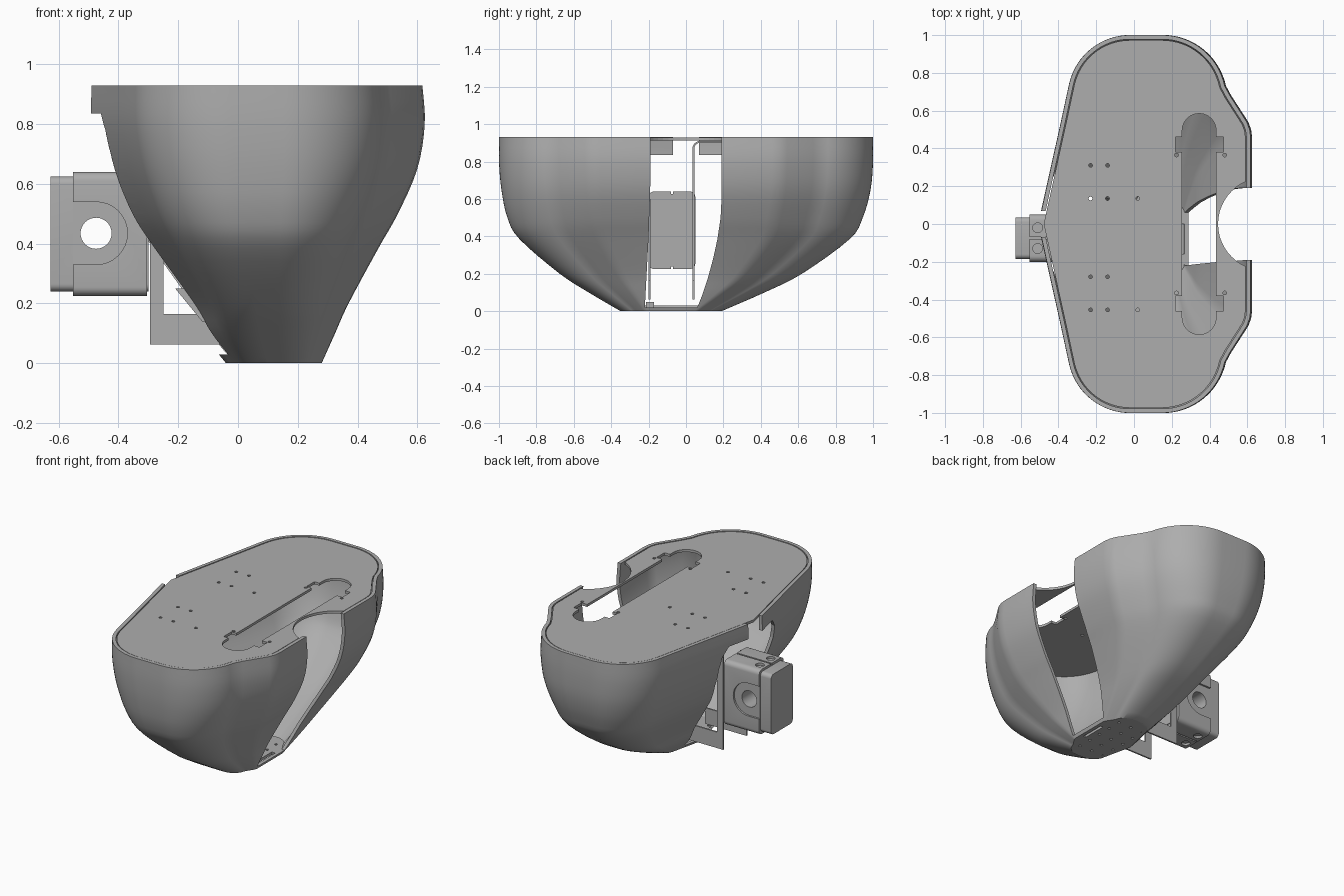
import bpy, bmesh, math
from mathutils import Vector

cube = bpy.data.objects.get("Cube")
if cube:
    bpy.data.objects.remove(cube, do_unlink=True)

grey = bpy.data.materials.new("plain_grey")
grey.use_nodes = True
GREY = (0.42, 0.42, 0.42, 1)
grey.diffuse_color = GREY
grey.node_tree.nodes["Principled BSDF"].inputs["Base Color"].default_value = GREY


def make(name, bm):
    bmesh.ops.recalc_face_normals(bm, faces=bm.faces[:])
    mesh = bpy.data.meshes.new(name)
    bm.to_mesh(mesh)
    bm.free()
    mesh.materials.append(grey)
    ob = bpy.data.objects.new(name, mesh)
    bpy.context.collection.objects.link(ob)
    return ob


def prism(name, pts, axis, lo, hi):
    """Extrude a flat profile along the x, y or z axis."""
    place = {"x": lambda a, b, h: (h, a, b),
             "y": lambda a, b, h: (a, h, b),
             "z": lambda a, b, h: (a, b, h)}[axis]
    bm = bmesh.new()
    ends = [[bm.verts.new(place(a, b, h)) for a, b in pts] for h in (lo, hi)]
    n = len(pts)
    for ring in ends:
        bm.faces.new(ring)
    for i in range(n):
        j = (i + 1) % n
        bm.faces.new((ends[0][i], ends[0][j], ends[1][j], ends[1][i]))
    return make(name, bm)


def arc(cx, cy, r, a0, a1, n=12):
    return [(cx + r * math.cos(math.radians(a0 + (a1 - a0) * i / n)),
             cy + r * math.sin(math.radians(a0 + (a1 - a0) * i / n))) for i in range(n + 1)]


def circle(cx, cy, r, n=24):
    return arc(cx, cy, r, 0, 360, n)[:-1]


def rect(a0, a1, b0, b1, r=0.0):
    if not r:
        return [(a0, b0), (a1, b0), (a1, b1), (a0, b1)]
    return (arc(a1 - r, b1 - r, r, 0, 90, 5) + arc(a0 + r, b1 - r, r, 90, 180, 5)
            + arc(a0 + r, b0 + r, r, 180, 270, 5) + arc(a1 - r, b0 + r, r, 270, 360, 5))


def cut(ob, *cutters):
    for c in cutters:
        c.hide_render = True
        mod = ob.modifiers.new("cut", "BOOLEAN")
        mod.operation, mod.solver, mod.object = "DIFFERENCE", "EXACT", c
        bpy.context.view_layer.objects.active = ob
        bpy.ops.object.modifier_apply(modifier=mod.name)
        bpy.data.objects.remove(c, do_unlink=True)


def smooth(ob):
    bpy.ops.object.select_all(action="DESELECT")
    ob.select_set(True)
    bpy.context.view_layer.objects.active = ob
    bpy.ops.object.shade_smooth_by_angle(angle=math.radians(30))


# Plan outline of the rim, mirrored across y
half = ([(0.62, 0.0), (0.62, 0.25), (0.62, 0.46), (0.615, 0.5), (0.6, 0.54), (0.51, 0.68)]
        + arc(0.15, 0.66, 0.34, 12, 90, 16) + arc(-0.02, 0.67, 0.33, 90, 167, 16)
        + [(-0.39, 0.52), (-0.45, 0.25), (-0.505, 0.0)])
outline = half + [(x, -y) for x, y in reversed(half[1:-1])]

# Height, front x, back x, low y, high y of the bowl
levels = [(0, .28, -.04, -.35, .19), (.1, .325, -.12, -.52, .42), (.2, .37, -.18, -.675, .62),
          (.385, .47, -.32, -.89, .875), (.5, .535, -.4, -.955, .945),
          (.65, .6, -.47, -.987, .987), (.8, .625, -.505, -1, 1), (.93, .617, -.505, -1, 1)]


def sampled(rows, steps=4):
    """Smooth curve through the level rows."""
    out = []
    for i in range(len(rows) - 1):
        p0, p1, p2, p3 = (Vector(rows[max(0, min(len(rows) - 1, k))]) for k in range(i - 1, i + 3))
        for s in range(steps):
            t = s / steps
            out.append(p1 + (p2 - p0) * t / 2 + (2 * p0 - 5 * p1 + 4 * p2 - p3) * t * t / 2
                       + (3 * p1 - p0 - 3 * p2 + p3) * t ** 3 / 2)
    return out + [Vector(rows[-1])]


def section(row):
    z, xf, xb, y0, y1 = row
    return [(xb + (x + 0.505) / 1.125 * (xf - xb), (y0 + y1) / 2 + y * (y1 - y0) / 2)
            for x, y in outline]


def inset(pts, d):
    out, n = [], len(pts)
    for i, p in enumerate(pts):
        t = (Vector(pts[(i + 1) % n]) - Vector(pts[i - 1])).normalized()
        out.append((p[0] - t.y * d, p[1] + t.x * d))
    return out


# Bowl: outer wall up, inner wall down, closed at the foot
rows = sampled(levels)
rings = [(section(r), r[0]) for r in rows]
rings += [(inset(section(r), 0.022), r[0]) for r in reversed(rows)]
bm = bmesh.new()
loops = [[bm.verts.new((x, y, z)) for x, y in pts] for pts, z in rings]
for k, low in enumerate(loops):
    top = loops[(k + 1) % len(loops)]
    for i in range(len(low)):
        j = (i + 1) % len(low)
        bm.faces.new((low[i], low[j], top[j], top[i]))
bowl = make("bowl_shell", bm)

front_slot = [(-.22, .02), (.06, .02), (.085, .08), (.115, .17), (.145, .28), (.168, .385),
              (.185, .5), (.19, .6), (.19, 1), (-.19, 1), (-.19, .7), (-.2, .4)]
back_slot = [(-.22, .03), (.065, .03), (.12, .17), (.2, .385), (.26, .58), (.275, .7),
             (.265, .78), (.22, .835), (-.22, .835), (-.265, .78), (-.275, .7), (-.25, .5)]
cut(bowl, prism("front_cut", front_slot, "x", 0.15, 1),
    prism("back_cut", back_slot, "x", -1, 0.1),
    prism("rim_gap", rect(-.07, .07, .8, 1), "x", -1, -.3))
smooth(bowl)

# Deck with long slot, front bite and screw holes
deck = prism("top_deck", inset(section(rows[-1]), 0.027), "z", 0.912, 0.928)
cut(deck, prism("slot", arc(.345, .495, .09, 0, 180) + arc(.345, -.495, .09, 180, 360), "z", .8, 1),
    prism("bite", circle(.69, 0, .245, 48), "z", .8, 1))
for side in (1, -1):
    cut(deck, prism("notch", rect(.22, .475, side * .42 - .04, side * .42 + .04), "z", .8, 1))
holes = [(x, y) for x in (-.23, -.14) for y in (.31, .135, -.28, -.455)]
holes += [(.02, .135), (.02, -.455)] + [(x, y) for x in (.225, .48) for y in (.365, -.365)]
cut(deck, *[prism("hole", circle(x, y, .01, 10), "z", .8, 1) for x, y in holes])

# Foot plate with bolt holes and a front notch
foot = prism("foot_plate", inset(section(rows[0]), 0.004), "z", 0, 0.018)
cut(foot, prism("foot_notch", rect(.24, .4, -.16, .0), "z", -.1, .1))
cut(foot, *[prism("bolt", circle(x, y, .009, 10), "z", -.1, .1)
            for x in (.02, .11, .2) for y in (-.26, -.17, -.08, .01, .1)])
prism("foot_block", rect(.17, .25, -.215, -.17), "z", .018, .05)

# Motor housing: inner body and outer clamp
body = prism("motor_body", rect(-.185, .035, .24, .625, .025), "x", -.628, -.3)
clamp = prism("motor_clamp", rect(-.2, .05, .225, .64, .03), "x", -.553, -.305)
recess = [(-.6, .33)] + arc(-.475, .435, .105, -90, 90, 16) + [(-.6, .54)]
cut(clamp, prism("recess", recess, "y", .038, .2), prism("recess", recess, "y", -.4, -.188))
for z in (.225, .64):
    cut(clamp, prism("split", rect(-.08, -.07, z - .014, z + .014), "x", -.7, -.2))
    cut(clamp, *[prism("socket", circle(-.51, y, .026), "z", z - .014, z + .014)
                 for y in (-.02, -.13)])
for ob in (body, clamp):
    cut(ob, prism("bore", circle(-.475, .435, .052, 32), "y", -.5, .5))
    smooth(ob)

# Side brackets carrying the housing down to the foot
bracket = [(-.295, .063), (.0, .063), (.0, .165), (-.25, .165), (-.25, .88), (-.295, .88)]
for name, y in (("right_bracket", -.2), ("left_bracket", .035)):
    if y < 0:
        prism(name, [(a, min(b, .6)) for a, b in bracket], "y", y, y + .01)
    else:
        prism(name, bracket, "y", y, y + .01)
bend = arc(.075, .87, .04, 180, 90, 6) + [(.19, .91), (.19, .9)] + arc(.075, .87, .03, 90, 180, 6)
prism("bracket_flange", bend, "x", -.295, -.25)

# Small pointed tab at the edge of the back opening
prism("pointed_tab", [(-.21, .25), (-.17, .25), (-.1, .14), (-.12, .14)], "y", -.235, -.215)
